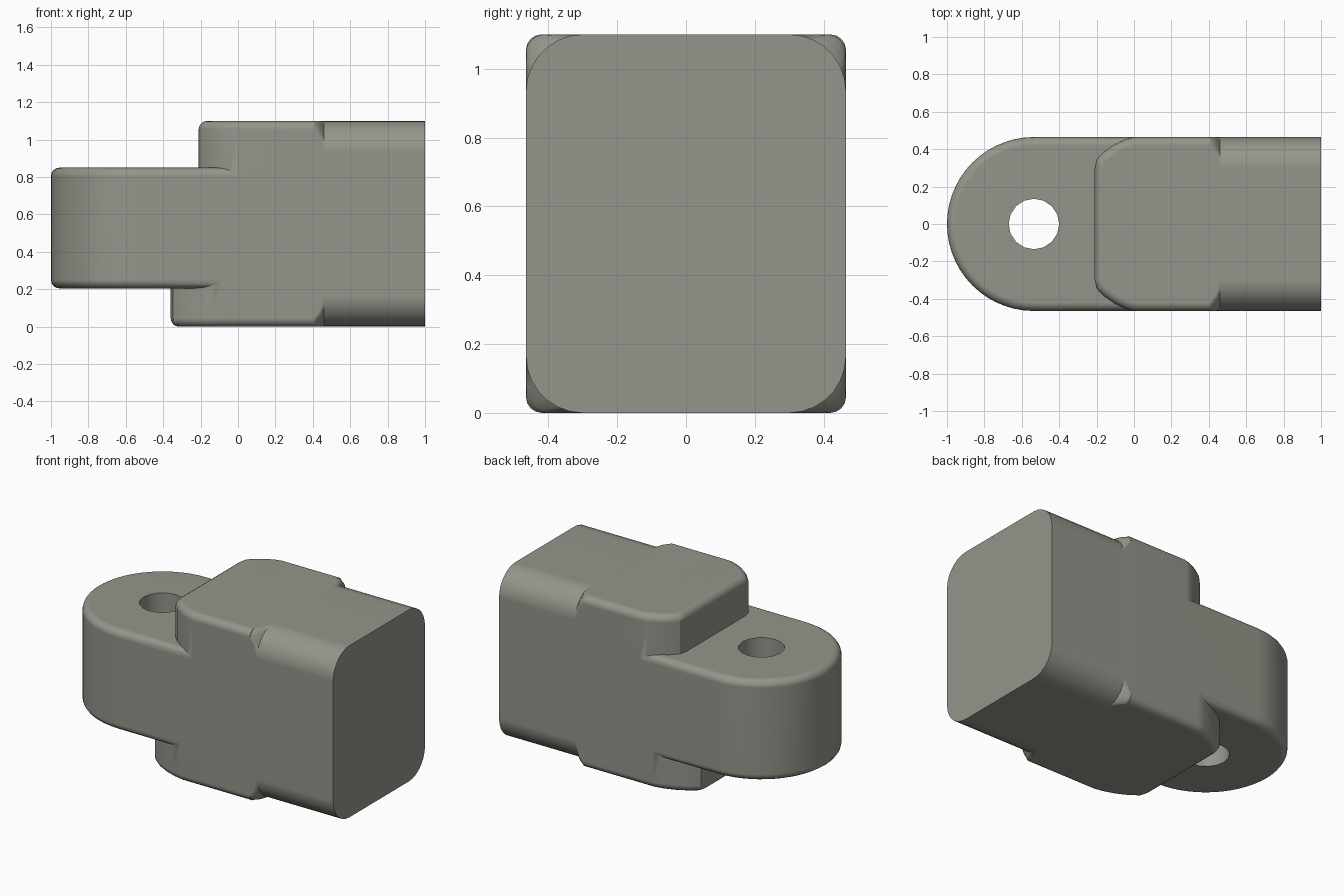
import bpy, bmesh
from math import pi, sin, cos, radians

if "Cube" in bpy.data.objects:
    bpy.data.objects.remove(bpy.data.objects["Cube"])

W = 0.465      # half width
FILLET = 0.045


def make_object(name, bm):
    bmesh.ops.recalc_face_normals(bm, faces=bm.faces)
    mesh = bpy.data.meshes.new(name)
    bm.to_mesh(mesh)
    bm.free()
    obj = bpy.data.objects.new(name, mesh)
    bpy.context.collection.objects.link(obj)
    return obj


def prism(name, half, x_back, z0, z1, rounded):
    """Extrude a mirrored plan outline; fillet rims at the heights in rounded."""
    mirrored = [(x, -y) for x, y in reversed(half) if y > 1e-6]
    outline = half + [(x_back, W), (x_back, -W)] + mirrored
    bm = bmesh.new()
    rings = [[bm.verts.new((x, y, z)) for x, y in outline] for z in (z0, z1)]
    for ring in rings:
        bm.faces.new(ring)
    n = len(outline)
    for i in range(n):
        j = (i + 1) % n
        bm.faces.new((rings[0][i], rings[0][j], rings[1][j], rings[1][i]))
    bmesh.ops.recalc_face_normals(bm, faces=bm.faces)
    bm.normal_update()
    rim = [e for e in bm.edges
           if any(all(abs(v.co.z - z) < 1e-5 for v in e.verts) for z in rounded)
           and not all(abs(v.co.x - x_back) < 1e-5 for v in e.verts)]
    bmesh.ops.bevel(bm, geom=rim, offset=FILLET, offset_type='OFFSET', segments=4,
                    profile=0.5, affect='EDGES', clamp_overlap=False)
    return make_object(name, bm)


def shank_ring(bm, x, r, segs=7):
    verts = []
    for k, (sy, sz) in enumerate(((1, 1), (-1, 1), (-1, -1), (1, -1))):
        for i in range(segs + 1):
            a = pi / 2 * (k + i / segs)
            verts.append(bm.verts.new((x, sy * (W - r) + r * cos(a),
                                       0.55 + sz * (0.55 - r) + r * sin(a))))
    return verts


# Square shank whose corner radius grows behind the body
bm = bmesh.new()
rings = [shank_ring(bm, x, r) for x, r in
         ((0.2, 0.055), (0.41, 0.055), (0.437, 0.09), (0.46, 0.165), (1.0, 0.165))]
for a, b in zip(rings, rings[1:]):
    for i in range(len(a)):
        j = (i + 1) % len(a)
        bm.faces.new((a[i], a[j], b[j], b[i]))
bm.faces.new(rings[0])
bm.faces.new(rings[-1])
body = make_object("rod_eye_body", bm)

# Upper and lower shoulders, with the lower one reaching further forward
corner = [(0, 0.30), (0.01, 0.345), (0.05, 0.387), (0.11, 0.428), (0.165, 0.453), (0.21, W)]
upper = prism("upper_shoulder", [(-0.21 + x, y) for x, y in corner],
              0.41, 0.5, 1.1, [1.1])
lower = prism("lower_shoulder", [(-0.36 + x * 1.3, y) for x, y in corner],
              0.41, 0.0, 0.5, [0.0])

# Round-ended tongue
arc = [(-0.535 - W * cos(pi / 2 * i / 14), W * sin(pi / 2 * i / 14)) for i in range(15)]
tongue = prism("tongue", arc, 0.25, 0.205, 0.85, [0.205, 0.85])

# Pin hole cutter
bm = bmesh.new()
bmesh.ops.create_cone(bm, cap_ends=True, segments=16, radius1=0.135, radius2=0.135, depth=2)
pin = make_object("pin_hole_cutter", bm)
pin.location = (-0.535, 0, 0.5)

# Fuse the parts and drill the hole
bpy.context.view_layer.objects.active = body
body.select_set(True)
for part, op in ((upper, 'UNION'), (lower, 'UNION'), (tongue, 'UNION'), (pin, 'DIFFERENCE')):
    part.hide_render = True
    mod = body.modifiers.new(part.name, 'BOOLEAN')
    mod.operation = op
    mod.object = part
    mod.solver = 'EXACT'
    bpy.ops.object.modifier_apply(modifier=mod.name)
    bpy.data.objects.remove(part)

# Smooth fillets, keeping the large faces flat
bpy.ops.object.shade_smooth_by_angle(angle=radians(28))
weighted = body.modifiers.new("flat_faces", 'WEIGHTED_NORMAL')
weighted.keep_sharp = True

# Dark metal
metal = bpy.data.materials.new("dark_metal")
metal.diffuse_color = (0.30, 0.30, 0.26, 1)
metal.use_nodes = True
metal.node_tree.nodes["Principled BSDF"].inputs["Base Color"].default_value = metal.diffuse_color
body.data.materials.clear()
body.data.materials.append(metal)
